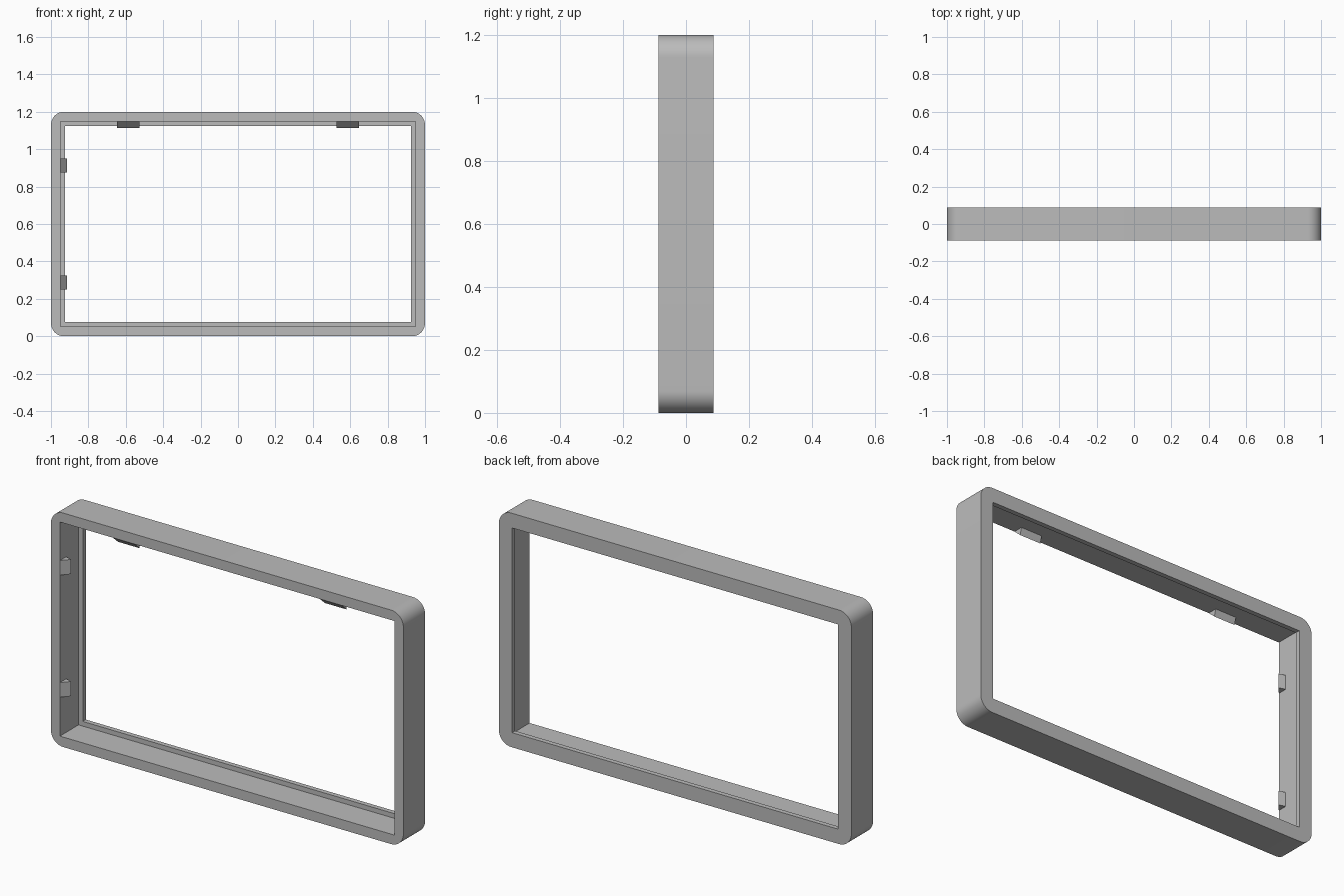
import bpy, bmesh
from mathutils import Matrix, Vector

old = bpy.data.objects.get("Cube")
if old:
    bpy.data.objects.remove(old, do_unlink=True)

W, H, D = 2.0, 1.2, 0.176        # outer size
MID = H / 2
WALL, LIP = 0.051, 0.075         # border width at the front and at the back lip
LIP_DEPTH = 0.025

grey = bpy.data.materials.new("plain_grey")
grey.use_nodes = True
colour = (0.5, 0.5, 0.5, 1)
grey.diffuse_color = colour
grey.node_tree.nodes["Principled BSDF"].inputs["Base Color"].default_value = colour


def add_object(name, bm):
    bmesh.ops.recalc_face_normals(bm, faces=bm.faces)
    mesh = bpy.data.meshes.new(name)
    bm.to_mesh(mesh)
    bm.free()
    mesh.materials.append(grey)
    obj = bpy.data.objects.new(name, mesh)
    bpy.context.collection.objects.link(obj)
    return obj


def box(name, size, y=0, radius=0):
    """Box centred on the frame, with its four corners rounded along y."""
    bm = bmesh.new()
    bmesh.ops.create_cube(bm, size=1, matrix=Matrix.Translation((0, y, MID)) @ Matrix.Diagonal((*size, 1)))
    if radius:
        corners = [e for e in bm.edges if abs((e.verts[0].co - e.verts[1].co).y) > 0.01]
        bmesh.ops.bevel(bm, geom=corners, offset=radius, segments=12, profile=0.5, affect='EDGES')
    return add_object(name, bm)


# Frame: rounded slab with a through opening and a wider recess from the front
frame = box("frame", (W, D, H), radius=0.07)
cutters = [
    box("opening_cutter", (W - 2 * LIP, 1, H - 2 * LIP)),
    box("recess_cutter", (W - 2 * WALL, 1, H - 2 * WALL), y=D / 2 - LIP_DEPTH - 0.5),
]
bpy.context.view_layer.objects.active = frame
frame.select_set(True)
for cutter in cutters:
    cutter.hide_render = True
    cut = frame.modifiers.new(cutter.name, 'BOOLEAN')
    cut.operation = 'DIFFERENCE'
    cut.solver = 'EXACT'
    cut.object = cutter
    bpy.ops.object.modifier_apply(modifier=cut.name)
    bpy.data.objects.remove(cutter, do_unlink=True)
bpy.ops.object.shade_smooth_by_angle()


def clip(name, base, inward, along, length):
    """Wedge-shaped snap clip on an inner wall, ramped from the front edge."""
    bm = bmesh.new()
    profile = [(0, 0), (0.036, 0.04), (0, 0.05)]     # reach from wall, depth from front
    ends = []
    for side in (-0.5, 0.5):
        ends.append([bm.verts.new(base + along * side * length + inward * reach
                                  + Vector((0, depth - D / 2, 0)))
                     for reach, depth in profile])
        bm.faces.new(ends[-1])
    for i in range(3):
        j = (i + 1) % 3
        bm.faces.new((ends[0][i], ends[0][j], ends[1][j], ends[1][i]))
    add_object(name, bm)


X, Z = Vector((1, 0, 0)), Vector((0, 0, 1))
# Two clips under the top rail
for name, x in (("top_clip_right", -0.587), ("top_clip_left", 0.587)):
    clip(name, Vector((x, 0, H - WALL)), -Z, X, 0.122)
# Two clips on the right rail
for name, z in (("side_clip_lower", MID - 0.312), ("side_clip_upper", MID + 0.314)):
    clip(name, Vector((-W / 2 + WALL, 0, z)), X, Z, 0.075)
